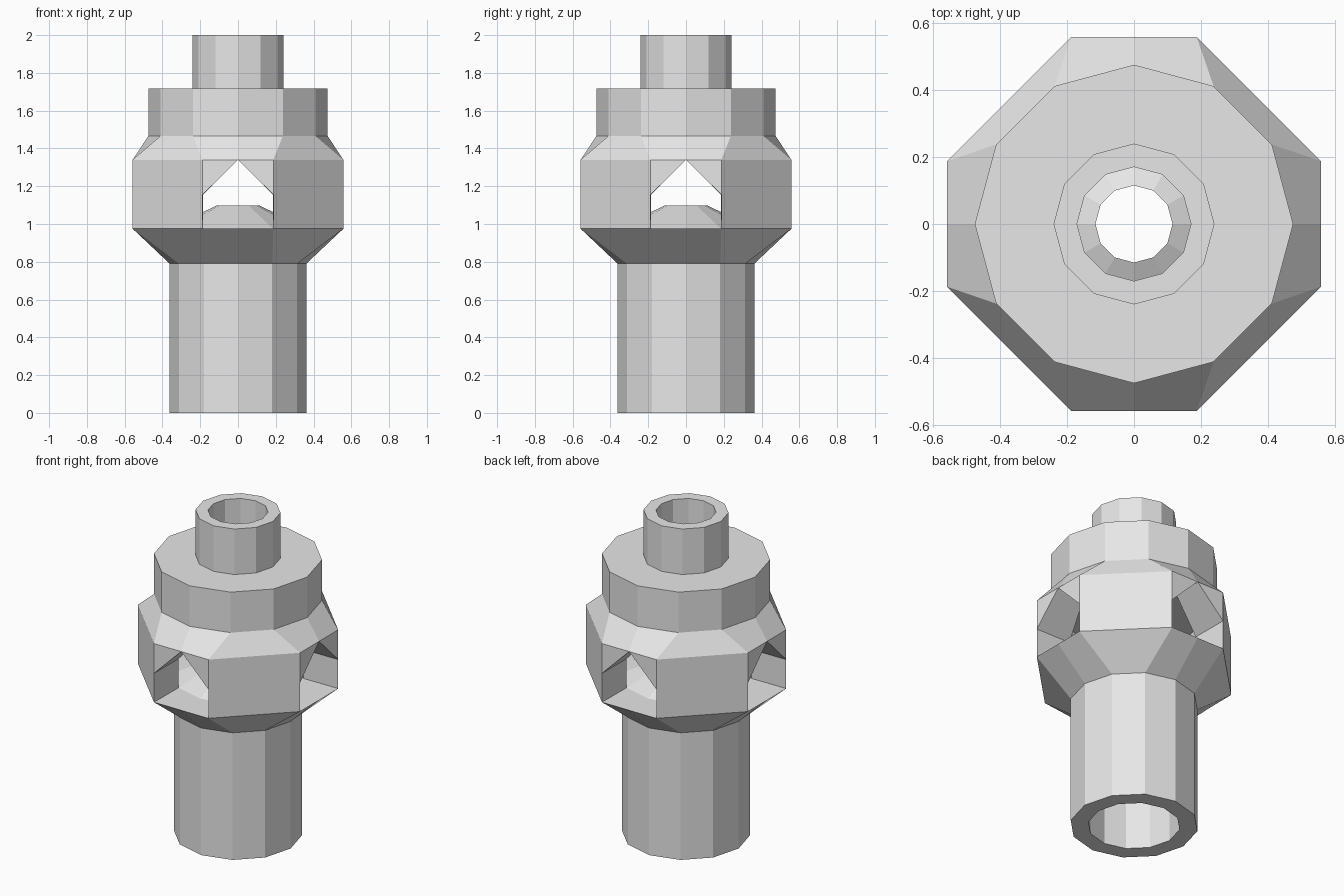
import bpy, bmesh
from math import cos, sin, pi

cube = bpy.data.objects.get("Cube")
if cube:
    bpy.data.objects.remove(cube, do_unlink=True)

SIDES = 12
bm = bmesh.new()


def ring(radius, z):
    """Round twelve-sided ring."""
    return [bm.verts.new((radius * cos(i * 2 * pi / SIDES), radius * sin(i * 2 * pi / SIDES), z))
            for i in range(SIDES)]


def housing_ring(z, flat=0.558, half=0.187):
    """Eight-cornered ring, with a middle vertex on each window side."""
    verts = []
    for q in range(4):
        c, s = round(cos(q * pi / 2)), round(sin(q * pi / 2))
        for x, y in ((flat, 0), (flat, half), (half, flat)):
            verts.append(bm.verts.new((x * c - y * s, x * s + y * c, z)))
    return verts


def bridge(a, b):
    for i in range(SIDES):
        j = (i + 1) % SIDES
        bm.faces.new((a[i], a[j], b[j], b[i]))


def bridge_all(rings):
    for a, b in zip(rings, rings[1:]):
        bridge(a, b)


LOW, MID, TOP = 0.975, 1.155, 1.34
out_low, out_mid, out_top = [housing_ring(z) for z in (LOW, MID, TOP)]
in_low, in_mid, in_top = [ring(0.37, z) for z in (LOW, MID, TOP)]

# lower sleeve with its bore, closing to the raised cone inside the chamber
bridge_all([in_low, ring(0.115, 1.097), ring(0.26, 0.79), ring(0.26, 0),
            ring(0.362, 0), ring(0.362, 0.79), out_low])

# shoulder, collar, top pipe and its bore down to the chamber ceiling
bridge_all([out_top, ring(0.475, 1.465), ring(0.475, 1.717), ring(0.24, 1.717),
            ring(0.24, 2), ring(0.17, 2), ring(0.17, TOP), in_top])

# chamber walls: four solid corners and four pointed windows
for i in range(SIDES):
    j = (i + 1) % SIDES
    if i % 3 == 1:
        for lo, mi, to in ((out_low, out_mid, out_top), (in_low, in_mid, in_top)):
            bm.faces.new((lo[i], lo[j], mi[j], to[j], to[i], mi[i]))
        continue
    c, m = (j, i) if i % 3 == 0 else (i, j)   # corner and window middle
    bm.faces.new((out_mid[c], out_top[m], out_top[c]))
    bm.faces.new((in_mid[c], in_top[m], in_top[c]))
    bm.faces.new((out_mid[c], out_top[m], in_top[m], in_mid[c]))
    bm.faces.new((out_mid[c], in_mid[c], in_low[c], out_low[c]))
    bm.faces.new((out_low[c], out_low[m], in_low[m], in_low[c]))

bmesh.ops.delete(bm, geom=[v for v in bm.verts if not v.link_faces], context='VERTS')
bmesh.ops.recalc_face_normals(bm, faces=bm.faces[:])

mesh = bpy.data.meshes.new("vented_nozzle")
bm.to_mesh(mesh)
bm.free()

# plain grey metal
grey = bpy.data.materials.new("light_grey")
grey.use_nodes = True
colour = (0.8, 0.8, 0.8, 1)
grey.diffuse_color = colour
grey.node_tree.nodes["Principled BSDF"].inputs["Base Color"].default_value = colour
mesh.materials.append(grey)

nozzle = bpy.data.objects.new("vented_nozzle", mesh)
bpy.context.collection.objects.link(nozzle)
